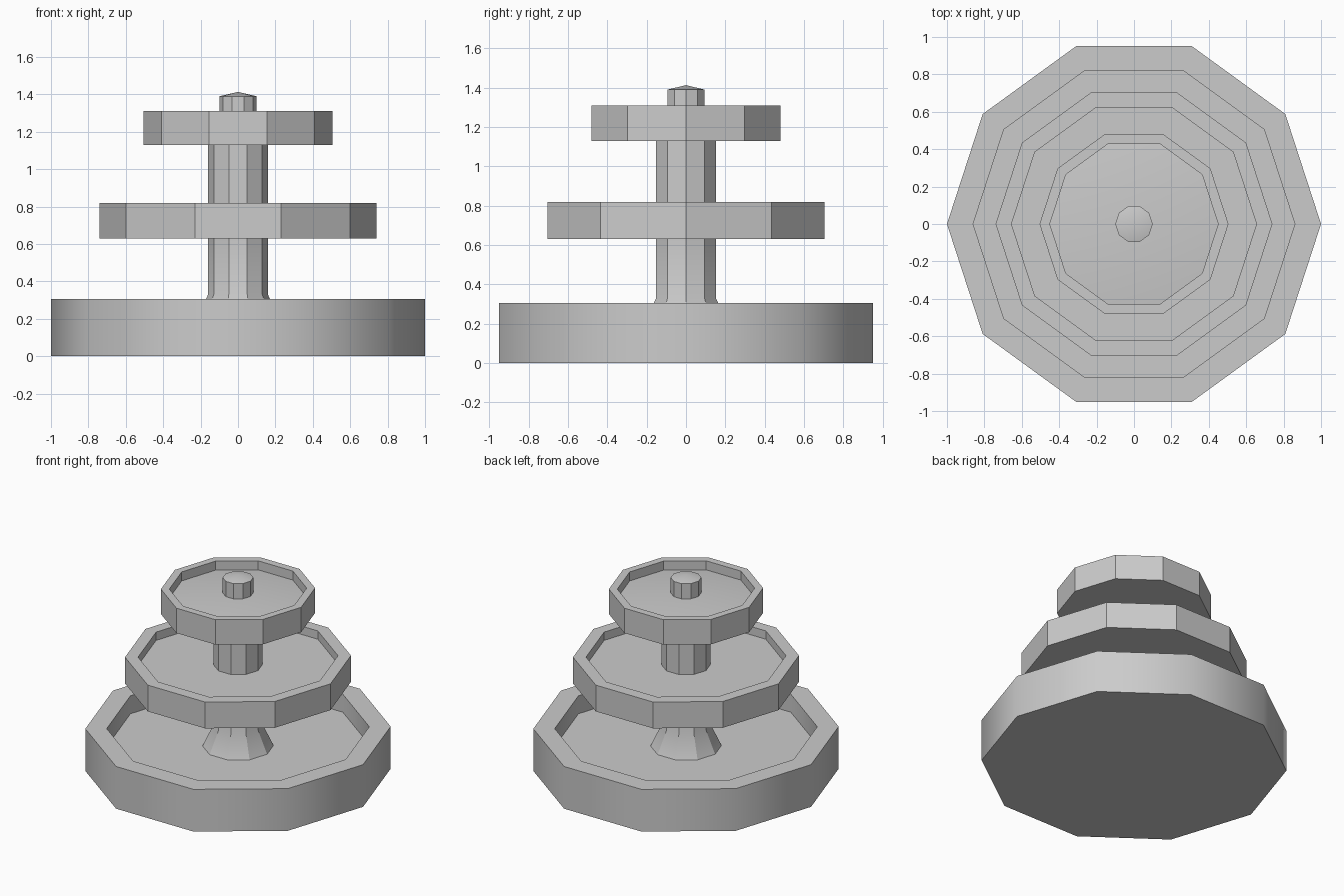
import bpy, bmesh
from math import cos, sin, pi, radians

if "Cube" in bpy.data.objects:
    bpy.data.objects.remove(bpy.data.objects["Cube"])

SIDES = 10


def turned(name, profile, smooth_angle=30):
    """Revolve (radius, z) points into a ten-sided solid; radius 0 closes to a point."""
    bm = bmesh.new()
    rings = []
    for r, z in profile:
        if r == 0:
            rings.append([bm.verts.new((0, 0, z))] * SIDES)
        else:
            rings.append([bm.verts.new((r * cos(2 * pi * i / SIDES),
                                        r * sin(2 * pi * i / SIDES), z))
                          for i in range(SIDES)])
    for low, high in zip(rings, rings[1:]):
        for i in range(SIDES):
            j = (i + 1) % SIDES
            corners = list(dict.fromkeys((low[i], low[j], high[j], high[i])))
            bm.faces.new(corners)
    bmesh.ops.recalc_face_normals(bm, faces=bm.faces)
    mesh = bpy.data.meshes.new(name)
    bm.to_mesh(mesh)
    bm.free()
    obj = bpy.data.objects.new(name, mesh)
    bpy.context.collection.objects.link(obj)
    bpy.ops.object.select_all(action='DESELECT')
    obj.select_set(True)
    bpy.context.view_layer.objects.active = obj
    bpy.ops.object.shade_smooth_by_angle(angle=radians(smooth_angle))
    return obj


def basin(name, outer, inner, bottom, rim, floor, centre, smooth_angle=30):
    """Shallow dish with upright walls and a flat or gently raised floor."""
    return turned(name, [(0, bottom), (outer, bottom), (outer, rim), (inner, rim),
                         (inner, floor), (0, centre)], smooth_angle)


# Three stacked basins; the lowest has softly shaded sides
basin("lower_basin", 1.0, 0.86, 0.0, 0.305, 0.175, 0.175, 40)
basin("middle_basin", 0.74, 0.655, 0.63, 0.82, 0.76, 0.76)
basin("upper_basin", 0.505, 0.45, 1.13, 1.31, 1.245, 1.29)

# Lower column with flared foot
turned("lower_column", [(0, 0.17), (0.235, 0.17), (0.16, 0.33), (0.16, 0.64), (0, 0.64)])

# Upper column
turned("upper_column", [(0, 0.75), (0.16, 0.75), (0.16, 1.14), (0, 1.14)])

# Spout with shallow pointed cap
turned("top_spout", [(0, 1.25), (0.1, 1.25), (0.1, 1.39), (0, 1.413)])
